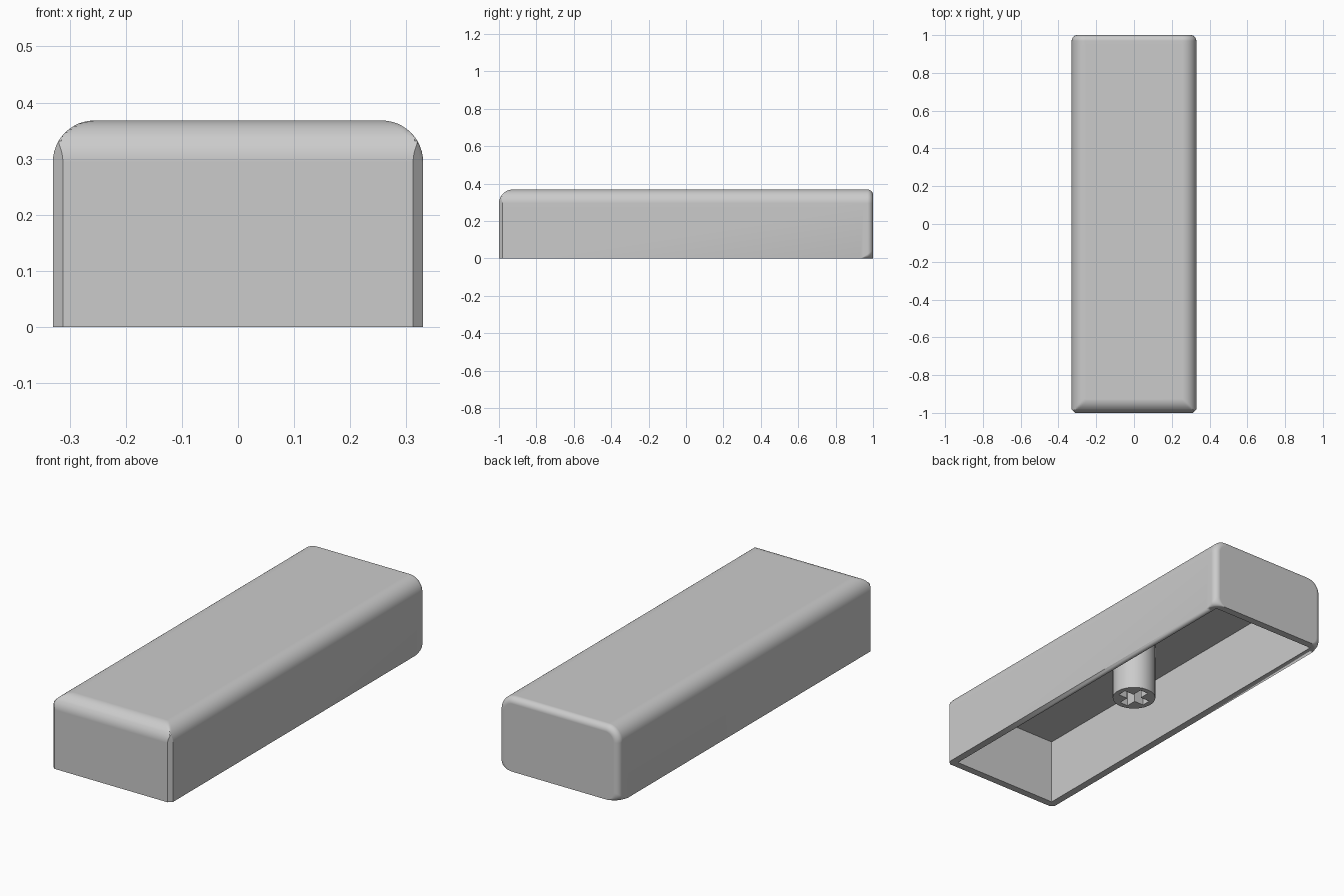
import bpy, bmesh, math

cube = bpy.data.objects.get("Cube")
if cube:
    bpy.data.objects.remove(cube, do_unlink=True)

HALF_W, HALF_L, HEIGHT = 0.33, 1.0, 0.368
EDGE_R, BACK_R, CHAMFER, WALL = 0.074, 0.03, 0.018, 0.037
STEPS = 12

grey = bpy.data.materials.new("light_grey")
grey.use_nodes = True
grey.diffuse_color = (0.6, 0.6, 0.6, 1)
grey.node_tree.nodes["Principled BSDF"].inputs["Base Color"].default_value = (0.6, 0.6, 0.6, 1)


def make_object(name, bm):
    bmesh.ops.recalc_face_normals(bm, faces=bm.faces[:])
    mesh = bpy.data.meshes.new(name)
    bm.to_mesh(mesh)
    bm.free()
    mesh.materials.append(grey)
    obj = bpy.data.objects.new(name, mesh)
    bpy.context.collection.objects.link(obj)
    return obj


def box(name, x, y, z0, z1):
    bm = bmesh.new()
    bmesh.ops.create_cube(bm, size=1)
    for v in bm.verts:
        v.co = (v.co.x * x, v.co.y * y, z0 + (v.co.z + 0.5) * (z1 - z0))
    return make_object(name, bm)


def select_only(obj):
    bpy.ops.object.select_all(action='DESELECT')
    obj.select_set(True)
    bpy.context.view_layer.objects.active = obj


def cut(obj, cutter):
    select_only(obj)
    mod = obj.modifiers.new("cut", 'BOOLEAN')
    mod.operation = 'DIFFERENCE'
    mod.solver = 'EXACT'
    mod.object = cutter
    bpy.ops.object.modifier_apply(modifier=mod.name)
    bpy.data.objects.remove(cutter, do_unlink=True)


def smooth(obj):
    select_only(obj)
    bpy.ops.object.shade_smooth_by_angle(angle=math.radians(30))
    mod = obj.modifiers.new("flat_faces", 'WEIGHTED_NORMAL')
    mod.keep_sharp = True


def arc(cx, cz, r, start, steps=STEPS):
    angles = [start + math.pi / 2 * i / steps for i in range(steps + 1)]
    return [(cx + r * math.cos(a), cz + r * math.sin(a)) for a in angles]


def section(y):
    """Cross-section of the cap at y: arched top, trimmed front, rounded back."""
    t = max(0, y - (HALF_L - BACK_R))
    inset = BACK_R - math.sqrt(max(0, BACK_R ** 2 - t * t))
    w, h, r = HALF_W - inset, HEIGHT - inset, EDGE_R - inset
    low = 0.045 * max(0, (y - 0.93) / 0.07) ** 1.3
    half = arc(w - low, low, low, -math.pi / 2) + arc(w - r, h - r, r, 0)
    # front rounding limits the height, front chamfer limits the width
    s = max(0, EDGE_R - HALF_L - y)
    top = HEIGHT - EDGE_R + math.sqrt(max(0, EDGE_R ** 2 - s * s))
    side = HALF_W - CHAMFER + HALF_L + y
    half = [(min(x, side), min(z, top)) for x, z in half]
    return half + [(-x, z) for x, z in reversed(half)]


# Cap body: sections lofted from front to back
quarter = [math.pi / 2 * i / STEPS for i in range(STEPS + 1)]
stations = [-HALF_L + EDGE_R * (1 - math.cos(a)) for a in quarter]
stations += [-HALF_L + CHAMFER, 0.93, 0.95]
stations += [HALF_L - BACK_R + BACK_R * math.sin(a) for a in quarter]
bm = bmesh.new()
rings = [[bm.verts.new((x, y, z)) for x, z in section(y)] for y in sorted(stations)]
for a, b in zip(rings, rings[1:]):
    for i in range(len(a)):
        j = (i + 1) % len(a)
        bm.faces.new((a[i], a[j], b[j], b[i]))
bm.faces.new(rings[0])
bm.faces.new(rings[-1])
bmesh.ops.remove_doubles(bm, verts=bm.verts[:], dist=0.0002)
body = make_object("cap_shell", bm)

# Hollow underside
cut(body, box("cavity", 2 * (HALF_W - WALL), 2 * (HALF_L - WALL), -0.1, HEIGHT - WALL))
smooth(body)

# Mounting stem with a cross-shaped socket
bm = bmesh.new()
bmesh.ops.create_cone(bm, cap_ends=True, segments=48, radius1=0.102, radius2=0.102, depth=0.3)
bmesh.ops.translate(bm, verts=bm.verts[:], vec=(0, 0, 0.19))
stem = make_object("mounting_stem", bm)
for x, y in ((0.152, 0.046), (0.046, 0.152)):
    cut(stem, box("socket_slot", x, y, -0.1, 0.25))
smooth(stem)
